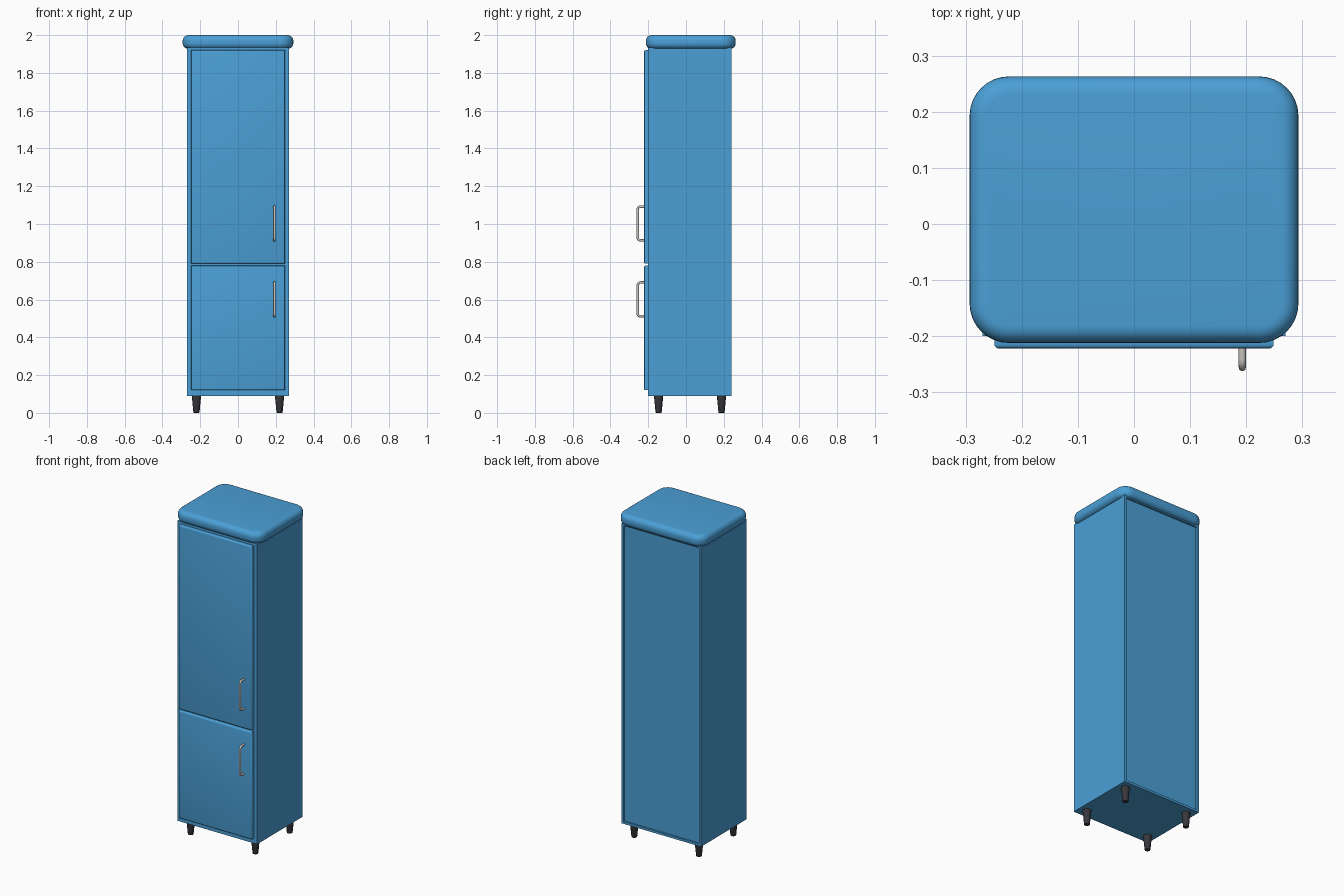
import bpy, bmesh, math
from mathutils import Vector

if "Cube" in bpy.data.objects:
    bpy.data.objects.remove(bpy.data.objects["Cube"])


def material(name, rgb):
    m = bpy.data.materials.new(name)
    m.diffuse_color = (*rgb, 1)
    m.use_nodes = True
    m.node_tree.nodes["Principled BSDF"].inputs["Base Color"].default_value = m.diffuse_color
    return m


BLUE = material("blue_enamel", (0.07, 0.35, 0.68))
METAL = material("brushed_metal", (0.60, 0.57, 0.53))
DARK = material("dark_rubber", (0.04, 0.04, 0.047))


def finish(name, bm, mat, angle=35):
    bmesh.ops.recalc_face_normals(bm, faces=bm.faces)
    me = bpy.data.meshes.new(name)
    bm.to_mesh(me)
    bm.free()
    ob = bpy.data.objects.new(name, me)
    bpy.context.collection.objects.link(ob)
    me.materials.append(mat)
    bpy.ops.object.select_all(action='DESELECT')
    ob.select_set(True)
    bpy.context.view_layer.objects.active = ob
    bpy.ops.object.shade_smooth_by_angle(angle=math.radians(angle))
    return ob


def box(lo, hi):
    bm = bmesh.new()
    bmesh.ops.create_cube(bm, size=1)
    for v in bm.verts:
        v.co = Vector([(a + b) / 2 + c * (b - a) for a, b, c in zip(lo, hi, v.co)])
    return bm


def bevel(bm, edges, size, segs):
    bmesh.ops.bevel(bm, geom=edges, offset=size, offset_type='OFFSET',
                    segments=segs, profile=0.5, affect='EDGES', clamp_overlap=True)


# Cabinet body with a shallow recessed back panel
bm = box((-0.27, -0.2, 0.09), (0.27, 0.24, 1.935))
back = [f for f in bm.faces if f.calc_center_median().y > 0.23]
bmesh.ops.inset_region(bm, faces=back, thickness=0.02)
rim = back[0]
moved = bmesh.ops.extrude_discrete_faces(bm, faces=[rim])["faces"][0]
for v in moved.verts:
    v.co.y -= 0.01
finish("cabinet_body", bm, BLUE)

# Soft rounded lid: round the plan corners, then the top and bottom rims
bm = box((-0.293, -0.212, 1.927), (0.293, 0.263, 2.0))
bevel(bm, [e for e in bm.edges if abs(e.verts[0].co.z - e.verts[1].co.z) > 0.01], 0.07, 8)
caps = [f for f in bm.faces if abs(f.normal.z) > 0.9]
bevel(bm, list({e for f in caps for e in f.edges}), 0.03, 6)
finish("lid", bm, BLUE, 60)

# Doors with softened front edges
for name, z0, z1 in (("lower_door", 0.12, 0.78), ("upper_door", 0.79, 1.92)):
    bm = box((-0.249, -0.222, z0), (0.249, -0.201, z1))
    front = [f for f in bm.faces if f.calc_center_median().y < -0.22]
    bevel(bm, list(front[0].edges), 0.008, 3)
    finish(name, bm, BLUE)


# Bar handles: a round rod bent through two rounded corners
def handle(name, z0, z1, x=0.193, r=0.0065, bend=0.014):
    yo, yi = -0.262 + r, -0.215
    a, b = z0 + r, z1 - r
    path = [Vector((x, yi, a))]
    for cz, start in ((a + bend, -90), (b - bend, 0)):
        for i in range(6):
            t = math.radians(start + 18 * i)
            path.append(Vector((x, yo + bend - bend * math.cos(t), cz + bend * math.sin(t))))
    path.append(Vector((x, yi, b)))
    bm = bmesh.new()
    rings = []
    side = Vector((1, 0, 0))
    for i, p in enumerate(path):
        d = (path[min(i + 1, len(path) - 1)] - path[max(i - 1, 0)]).normalized()
        up = d.cross(side)
        rings.append([bm.verts.new(p + r * (math.cos(t) * side + math.sin(t) * up))
                      for t in (math.tau * k / 12 for k in range(12))])
    for p, q in zip(rings, rings[1:]):
        for k in range(12):
            bm.faces.new((p[k], p[k - 1], q[k - 1], q[k]))
    bm.faces.new(rings[0])
    bm.faces.new(rings[-1])
    finish(name, bm, METAL, 50)


handle("lower_handle", 0.505, 0.697)
handle("upper_handle", 0.907, 1.098)

# Tapered feet
for sx, xn in ((-1, "left"), (1, "right")):
    for y, yn in ((-0.145, "front"), (0.188, "back")):
        bm = bmesh.new()
        bmesh.ops.create_cone(bm, cap_ends=True, segments=24, radius1=0.016,
                              radius2=0.025, depth=0.095)
        bmesh.ops.translate(bm, verts=bm.verts, vec=(sx * 0.22, y, 0.0475))
        low = [f for f in bm.faces if f.calc_center_median().z < 0.01]
        bevel(bm, list(low[0].edges), 0.003, 2)
        finish(f"{yn}_{xn}_foot", bm, DARK)
